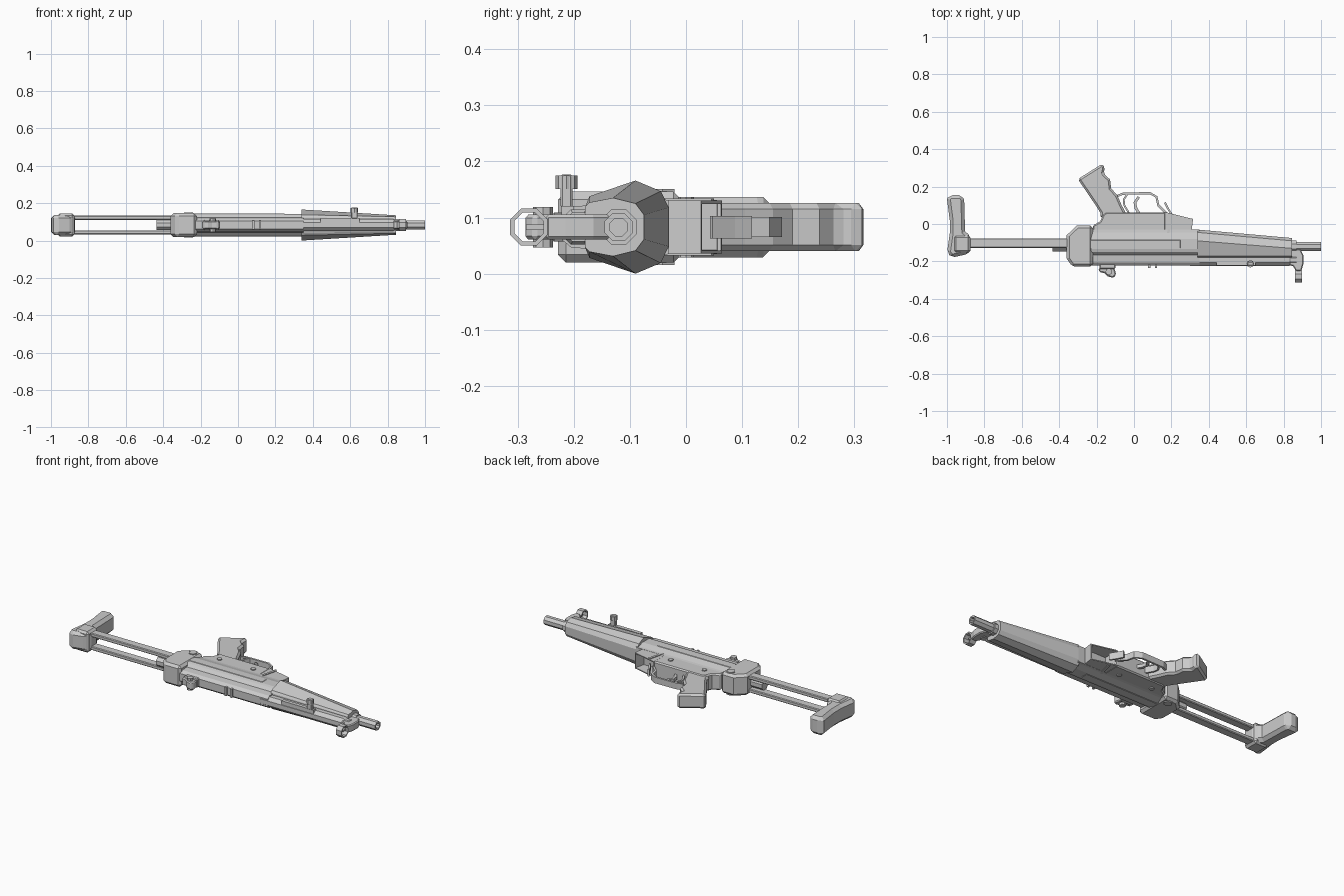
import bpy, bmesh, math
from mathutils import Vector

if "Cube" in bpy.data.objects:
    bpy.data.objects.remove(bpy.data.objects["Cube"])

ZC = 0.083  # mid plane of the model, which lies on its side


def finish(name, bm, bevel=0.0):
    bmesh.ops.recalc_face_normals(bm, faces=bm.faces)
    me = bpy.data.meshes.new(name)
    bm.to_mesh(me)
    bm.free()
    ob = bpy.data.objects.new(name, me)
    bpy.context.collection.objects.link(ob)
    if bevel:
        m = ob.modifiers.new("chamfer", 'BEVEL')
        m.width, m.segments, m.limit_method = bevel, 1, 'ANGLE'
        m.angle_limit = math.radians(50)
    return ob


def prism(name, pts, half, bevel=0.0, z=0.0, pocket=None):
    """Side outline in x,y extruded evenly about the mid plane."""
    bm = bmesh.new()
    lo = [bm.verts.new((x, y, ZC + z - half)) for x, y in pts]
    hi = [bm.verts.new((x, y, ZC + z + half)) for x, y in pts]
    bm.faces.new(lo[::-1])
    bm.faces.new(hi)
    n = len(pts)
    sides = [bm.faces.new((lo[i], lo[(i + 1) % n], hi[(i + 1) % n], hi[i])) for i in range(n)]
    bmesh.ops.recalc_face_normals(bm, faces=bm.faces)
    if pocket:
        index, wall, depth = pocket
        face = sides[index]
        move = face.normal * -depth
        bmesh.ops.inset_region(bm, faces=[face], thickness=wall)
        new = bmesh.ops.extrude_discrete_faces(bm, faces=[face])['faces']
        bmesh.ops.translate(bm, verts=new[0].verts[:], vec=move)
    return finish(name, bm, bevel)


def box(name, x0, x1, y0, y1, half, bevel=0.0, z=0.0):
    return prism(name, [(x0, y0), (x1, y0), (x1, y1), (x0, y1)], half, bevel, z)


def strip(name, pts, thick, half):
    """Flat bar following a path in x,y."""
    v = [Vector(p) for p in pts]
    left, right = [], []
    for i, p in enumerate(v):
        d = (v[min(i + 1, len(v) - 1)] - v[max(i - 1, 0)]).normalized()
        n = Vector((-d.y, d.x)) * thick / 2
        left.append(p + n)
        right.append(p - n)
    return prism(name, [tuple(p) for p in left + right[::-1]], half)


def loft(name, sections, cap=True):
    """Closed y,z rings at successive x stations."""
    bm = bmesh.new()
    rings = [[bm.verts.new((x, y, ZC + z)) for y, z in ring] for x, ring in sections]
    n = len(rings[0])
    pairs = list(zip(rings, rings[1:]))
    if not cap:
        pairs.append((rings[-1], rings[0]))
    for a, b in pairs:
        for i in range(n):
            bm.faces.new((a[i], a[(i + 1) % n], b[(i + 1) % n], b[i]))
    if cap:
        bm.faces.new(rings[0])
        bm.faces.new(rings[-1])
    return finish(name, bm)


def mirror_ring(half):
    return [(y, z) for y, z in half] + [(y, -z) for y, z in reversed(half)]


def circle(y, r, n=8, z=0.0):
    return [(y + r * math.cos(math.tau * (i + .5) / n),
             z + r * math.sin(math.tau * (i + .5) / n)) for i in range(n)]


def tube(name, y, stations, n=8, z=0.0, cap=True):
    return loft(name, [(x, circle(y, r, n, z)) for x, r in stations], cap)


def stud(name, x, y, r, half, n=6, z=0.0):
    return prism(name, [(x + r * math.cos(math.tau * i / n), y + r * math.sin(math.tau * i / n))
                        for i in range(n)], half, 0, z)


# Sliding stock
prism("butt_plate", [(-1, .135), (-.985, .155), (-.92, .155), (-.908, .13), (-.903, -.04),
                     (-.872, -.065), (-.872, -.145), (-.9, -.163), (-.975, -.18), (-1, -.155),
                     (-.985, -.05), (-.985, .02)], .054, .018)
box("butt_heel", -.965, -.875, -.155, -.06, .062, .012)
for s in (-1, 1):
    box("stock_rod", -.89, -.3, -.127, -.077, .011, .004, s * .039)
    box("side_rail", -.25, .25, -.13, -.085, .012, .003, s * .05)
tube("rear_tube", -.118, [(-.435, .03), (-.3, .03)])

# Receiver
prism("end_cap", [(-.36, -.06), (-.305, -.008), (-.22, -.008), (-.22, -.228),
                  (-.33, -.228), (-.36, -.185)], .063, .014)
section = [(-.222, .022), (-.205, .036), (-.165, .04), (-.15, .056), (-.135, .06),
           (-.08, .06), (-.045, .05), (-.03, .048)]
loft("receiver", [(-.23, mirror_ring(section)), (.35, mirror_ring(section))])

# Lower housing and open magazine well
prism("lower_housing", [(-.22, -.07), (-.22, -.008), (-.18, .015), (-.165, .05), (-.15, .062),
                        (.17, .062), (.17, -.07)], .048, .007)
prism("magazine_well", [(.165, -.1), (.345, -.1), (.345, -.055), (.305, -.055), (.316, .027),
                        (.165, .064)], .047, pocket=(4, .008, .1))
for s in (-1, 1):
    prism("well_rib", [(.172, -.065), (.185, -.065), (.213, .045), (.2, .05)], .004, 0, s * .047)

# Grip, guard and trigger
prism("grip", [(-.3, .24), (-.17, .322), (-.155, .305), (-.163, .27), (-.128, .238), (-.122, .19),
               (-.09, .155), (-.068, .105), (-.04, .05), (-.18, .03), (-.18, .06), (-.205, .1)],
      .043, .011)
strip("trigger_guard", [(-.1, .145), (-.06, .162), (.085, .165), (.12, .145), (.13, .1),
                        (.175, .055)], .012, .018)
strip("guard_rear", [(-.035, .162), (-.055, .13), (-.052, .1), (-.025, .055)], .01, .018)
strip("trigger", [(.025, .145), (.005, .115), (.01, .085), (.03, .05)], .015, .01)
strip("magazine_catch", [(.165, .115), (.18, .085), (.205, .045)], .01, .02)

# Handguard and barrel
big = [(-.178, .04), (-.172, .055), (-.09, .083), (-.045, .064), (-.03, .035)]
small = [(-.18, .036), (-.172, .044), (-.13, .052), (-.09, .042), (-.075, .022)]
loft("handguard", [(.34, mirror_ring(big)), (.845, mirror_ring(small))])
tube("cocking_tube", -.192, [(.3, .034), (.83, .034), (.84, .028), (.87, .028)])
tube("barrel", -.12, [(.8, .034), (.87, .034), (.87, .027), (1, .027), (1, .017), (.96, .017)])
box("cocking_slot_trim", .44, .65, -.222, -.2, .012, 0, .026)
box("cocking_handle", .605, .64, -.224, -.202, .03, .004, .064)
stud("handle_knob", .622, -.213, .02, .012, 8, .08)

# Front sight
prism("front_sight_base", [(.83, -.135), (.89, -.135), (.905, -.165), (.905, -.215), (.895, -.25),
                           (.865, -.25), (.85, -.225), (.83, -.22)], .022, .005)
tube("front_sight_hood", -.28, [(.86, .036), (.897, .036), (.897, .028), (.86, .028)], 8, 0, False)
box("front_sight_post", .873, .885, -.285, -.24, .005)

# Rear sight and top mounts
box("rear_sight_base", -.185, -.1, -.24, -.21, .026, .005)
prism("rear_sight_drum", [(-.19, -.235), (-.105, -.235), (-.095, -.27), (-.11, -.288),
                          (-.14, -.28), (-.16, -.262), (-.185, -.258)], .022, .006)
stud("sight_screw", -.135, -.255, .018, .036, 8)
for x in (.075, .112):
    box("mount_lug", x, x + .012, -.235, -.2, .025)

# Cross pins and selectors
stud("locking_pin", -.265, -.042, .025, .068)
for x in (-.12, .1):
    stud("cross_pin", x, .0, .014, .054, 8)
